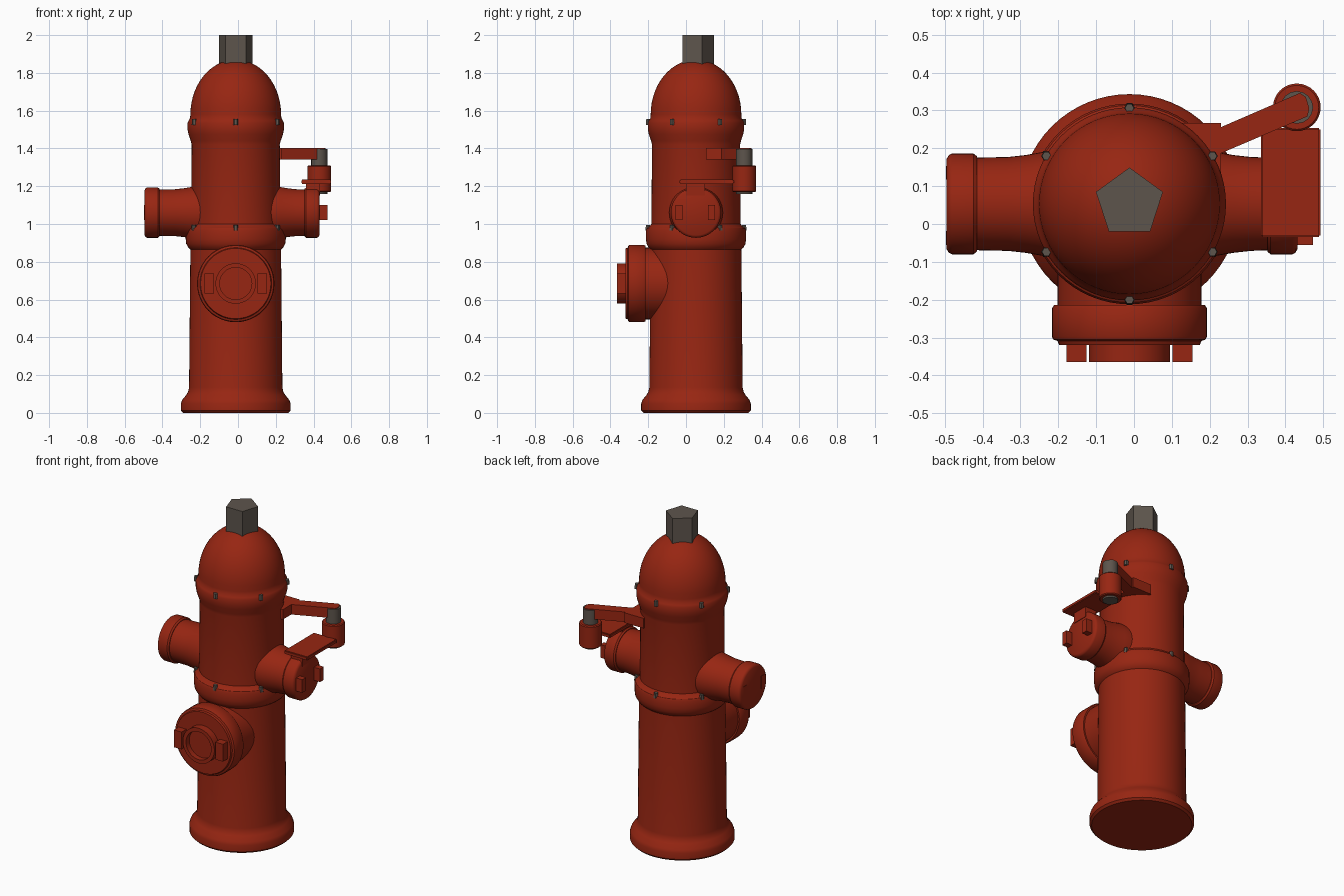
import bpy, bmesh, math
from mathutils import Matrix, Vector

cube = bpy.data.objects.get("Cube")
if cube:
    bpy.data.objects.remove(cube, do_unlink=True)

CX, CY = -0.012, 0.053          # axis of the barrel
SIDE_Z, FRONT_Z = 1.06, 0.685   # outlet heights


def material(name, rgb):
    m = bpy.data.materials.new(name)
    m.use_nodes = True
    color = (*rgb, 1)
    m.diffuse_color = color
    m.node_tree.nodes["Principled BSDF"].inputs["Base Color"].default_value = color
    return m


RED = material("hydrant red", (0.31, 0.019, 0.006))
GREY = material("dark metal", (0.11, 0.09, 0.073))


def finish(name, bm, mat, matrix=None, smooth=False):
    if matrix is not None:
        bm.transform(matrix)
    bmesh.ops.recalc_face_normals(bm, faces=bm.faces)
    mesh = bpy.data.meshes.new(name)
    bm.to_mesh(mesh)
    bm.free()
    mesh.materials.append(mat)
    ob = bpy.data.objects.new(name, mesh)
    bpy.context.collection.objects.link(ob)
    if smooth:
        bpy.ops.object.select_all(action="DESELECT")
        ob.select_set(True)
        bpy.context.view_layer.objects.active = ob
        bpy.ops.object.shade_smooth_by_angle(angle=math.radians(35))
    return ob


def lathe(name, profile, matrix, mat=RED, steps=48):
    bm = bmesh.new()
    verts = [bm.verts.new((r, 0, h)) for r, h in profile]
    edges = [bm.edges.new(pair) for pair in zip(verts, verts[1:])]
    bmesh.ops.spin(bm, geom=verts + edges, cent=(0, 0, 0), axis=(0, 0, 1),
                   angle=math.tau, steps=steps, use_duplicate=False)
    bmesh.ops.remove_doubles(bm, verts=bm.verts, dist=0.0001)
    return finish(name, bm, mat, matrix, smooth=True)


def prism(name, outline, z0, z1, mat=RED):
    bm = bmesh.new()
    face = bm.faces.new([bm.verts.new((x, y, z0)) for x, y in outline])
    top = bmesh.ops.extrude_face_region(bm, geom=[face])
    moved = [g for g in top["geom"] if isinstance(g, bmesh.types.BMVert)]
    bmesh.ops.translate(bm, vec=(0, 0, z1 - z0), verts=moved)
    return finish(name, bm, mat)


def box(name, lo, hi, mat=RED, bevel=0.0):
    lo, hi = Vector(lo), Vector(hi)
    bm = bmesh.new()
    bmesh.ops.create_cube(bm, size=1)
    bmesh.ops.transform(bm, verts=bm.verts, matrix=Matrix.Translation((lo + hi) / 2)
                        @ Matrix.Diagonal((*(hi - lo), 1)))
    if bevel:
        bmesh.ops.bevel(bm, geom=bm.edges[:], offset=bevel, segments=2, affect="EDGES")
    return finish(name, bm, mat)


# Barrel with base flange, two collars and domed bonnet
dome = [(0.24 * math.cos(a), 1.58 + 0.29 * math.sin(a))
        for a in (math.pi / 2 * i / 14 for i in range(15))]
barrel = [(0, 0), (0.278, 0), (0.29, 0.012), (0.29, 0.05), (0.284, 0.068),
          (0.262, 0.095), (0.252, 0.112), (0.247, 0.135), (0.24, 0.865),
          (0.25, 0.874), (0.262, 0.895), (0.265, 0.92), (0.265, 0.965),
          (0.26, 0.978), (0.245, 0.988), (0.236, 1.0), (0.233, 1.42),
          (0.238, 1.44), (0.25, 1.475), (0.255, 1.5), (0.255, 1.535),
          (0.25, 1.547), (0.242, 1.56)] + dome
lathe("barrel", barrel, Matrix.Translation((CX, CY, 0)), steps=64)

# Five-sided operating nut
nut = [(CX + 0.093 * math.cos(a), CY + 0.003 + 0.093 * math.sin(a))
       for a in (math.pi / 2 + math.tau * i / 5 for i in range(5))]
prism("operating_nut", nut, 1.78, 2.0, GREY)

# Flange bolts
for row, (radius, z) in {"bonnet": (0.253, 1.54), "middle": (0.255, 0.98)}.items():
    for i in range(6):
        angle = math.radians(30 + 60 * i)
        bm = bmesh.new()
        bmesh.ops.create_cone(bm, cap_ends=True, segments=6, radius1=0.014,
                              radius2=0.012, depth=0.03)
        finish(f"{row}_bolt_{i + 1}", bm, GREY, Matrix.Translation(
            (CX + radius * math.cos(angle), CY + radius * math.sin(angle), z))
            @ Matrix.Rotation(angle, 4, "Z"))

# Large front outlet with raised ring and two lugs
lathe("front_outlet",
      [(0, 0.05), (0.19, 0.05), (0.19, 0.267), (0.199, 0.267), (0.205, 0.276),
       (0.205, 0.35), (0.201, 0.358), (0.19, 0.362), (0.186, 0.372),
       (0.107, 0.372), (0.107, 0.417), (0.085, 0.417), (0.085, 0.385), (0, 0.385)],
      Matrix.Translation((CX, CY, FRONT_Z)) @ Matrix.Rotation(math.pi / 2, 4, "X"))
for side, name in ((1, "left"), (-1, "right")):
    x = CX + side * 0.14
    box(f"front_lug_{name}", (x - 0.026, -0.365, FRONT_Z - 0.053),
        (x + 0.026, -0.30, FRONT_Z + 0.053))

# Side outlets, caps and lugs
for side, name, start in ((1, "left", 0.364), (-1, "right", 0.403)):
    turn = Matrix.Translation((CX, CY, SIDE_Z)) @ Matrix.Rotation(side * math.pi / 2, 4, "Y")
    lathe(f"{name}_outlet",
          [(0, 0.1), (0.142, 0.1), (0.142, 0.2), (0.136, 0.235), (0.129, 0.275),
           (0.124, 0.32), (0.122, start + 0.01), (0, start + 0.01)], turn)
    lathe(f"{name}_cap",
          [(0, start), (0.126, start), (0.133, start + 0.009), (0.133, start + 0.066),
           (0.129, start + 0.074), (0.119, start + 0.08), (0, start + 0.08)], turn)
    for end, place in ((1, "back"), (-1, "front")):
        y = CY - 0.004 + end * 0.086
        xs = sorted((CX + side * (start + 0.04), CX + side * 0.485))
        box(f"{name}_{place}_lug", (xs[0], y - 0.018, SIDE_Z - 0.04),
            (xs[1], y + 0.018, SIDE_Z + 0.04))

# Hinge: plate over the left cap, barrel, pin and bent arm
box("hinge_plate", (0.335, -0.034, 1.213), (0.493, 0.254, 1.235), bevel=0.004)
box("plate_support", (0.36, 0.0, 1.15), (0.435, 0.10, 1.22))
hinge = Matrix.Translation((0.43, 0.308, 0))
lathe("hinge_barrel", [(0, 1.17), (0.058, 1.17), (0.063, 1.175), (0.063, 1.305),
                       (0.058, 1.31), (0, 1.31)], hinge, steps=32)
lathe("hinge_pin", [(0, 1.16), (0.043, 1.16), (0.043, 1.398), (0, 1.398)],
      hinge, GREY, steps=16)
prism("hinge_arm", [(0.1, 0.105), (0.23, 0.105), (0.23, 0.187), (0.458, 0.284),
                    (0.463, 0.305), (0.454, 0.335), (0.438, 0.346), (0.23, 0.256),
                    (0.23, 0.267), (0.1, 0.267)], 1.342, 1.403)
